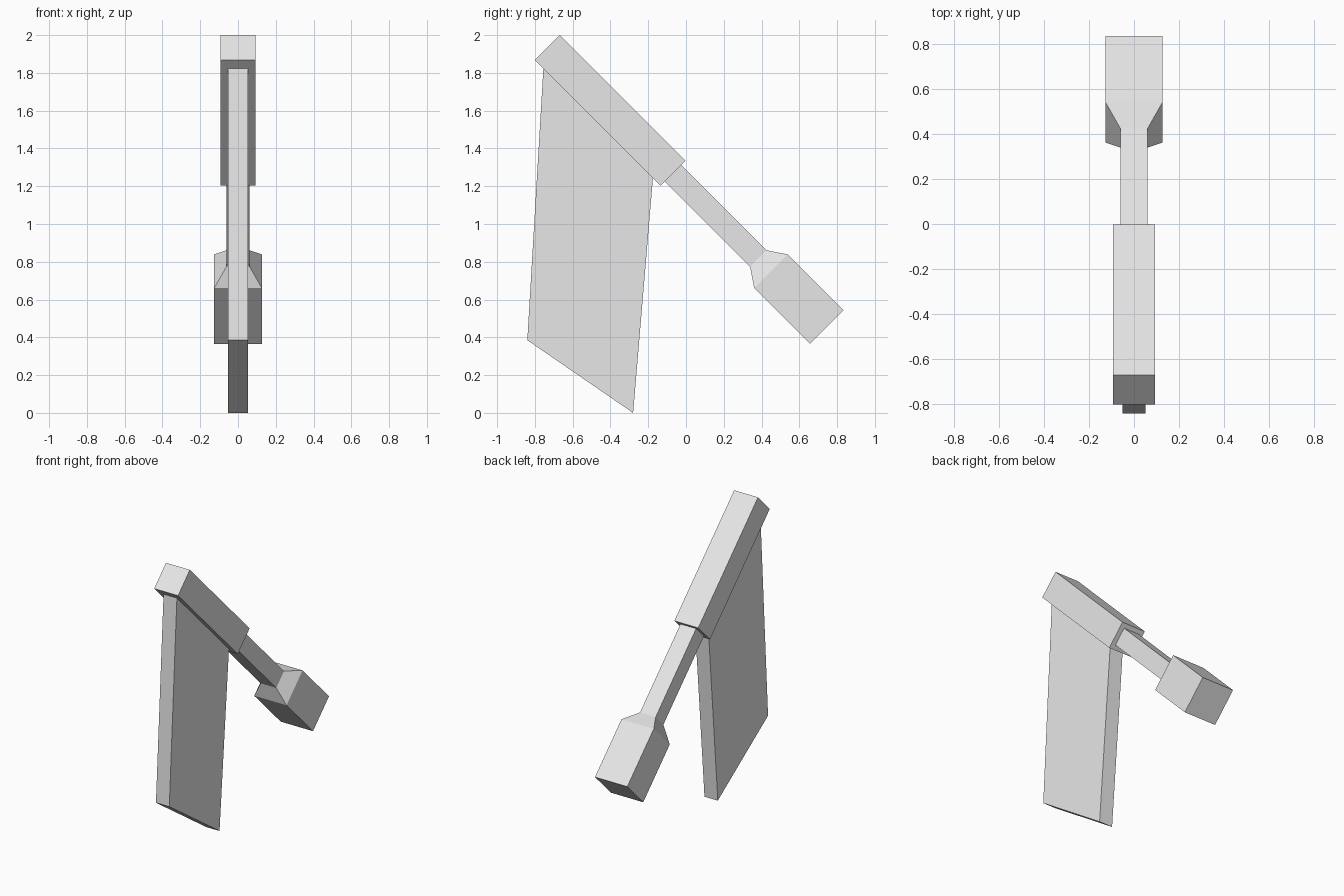
import bpy
import bmesh
from math import sqrt
from mathutils import Vector

cube = bpy.data.objects.get("Cube")
if cube:
    bpy.data.objects.remove(cube, do_unlink=True)

grey = bpy.data.materials.new("plain_grey")
grey.use_nodes = True
colour = (0.8, 0.8, 0.8, 1)
grey.diffuse_color = colour
grey.node_tree.nodes["Principled BSDF"].inputs["Base Color"].default_value = colour

# The shaft slopes down at 45 degrees towards the back
ALONG = Vector((0, 1, -1)) / sqrt(2)
ACROSS = Vector((0, 1, 1)) / sqrt(2)
SIDE = Vector((1, 0, 0))
ORIGIN = ACROSS * 0.8485


def loft(name, rings):
    """Skin a row of four-cornered rings and cap both ends."""
    bm = bmesh.new()
    loops = [[bm.verts.new(p) for p in ring] for ring in rings]
    for a, b in zip(loops, loops[1:]):
        for i in range(4):
            j = (i + 1) % 4
            bm.faces.new((a[i], a[j], b[j], b[i]))
    bm.faces.new(loops[0])
    bm.faces.new(loops[-1])
    bmesh.ops.recalc_face_normals(bm, faces=bm.faces[:])
    mesh = bpy.data.meshes.new(name)
    bm.to_mesh(mesh)
    bm.free()
    mesh.materials.append(grey)
    obj = bpy.data.objects.new(name, mesh)
    bpy.context.collection.objects.link(obj)
    return obj


def section(distance, half):
    """Square cross-section of the shaft at a distance along its axis."""
    centre = ORIGIN + ALONG * distance
    corners = ((-1, -1), (1, -1), (1, 1), (-1, 1))
    return [centre + SIDE * half * s + ACROSS * half * t for s, t in corners]


# Thick upper block that carries the blade
loft("head_block", [section(-1.888, 0.093), section(-0.946, 0.093)])

# Slim handle flaring into the square grip end
loft("handle_and_grip", [section(-0.946, 0.061), section(-0.308, 0.061),
                         section(-0.212, 0.126), section(0.205, 0.126)])

# Flat blade hanging below the block
outline = [(-0.755, 1.825), (-0.84, 0.385), (-0.28, 0), (-0.175, 1.245)]
loft("blade", [[(x, y, z) for y, z in outline] for x in (-0.052, 0.052)])
